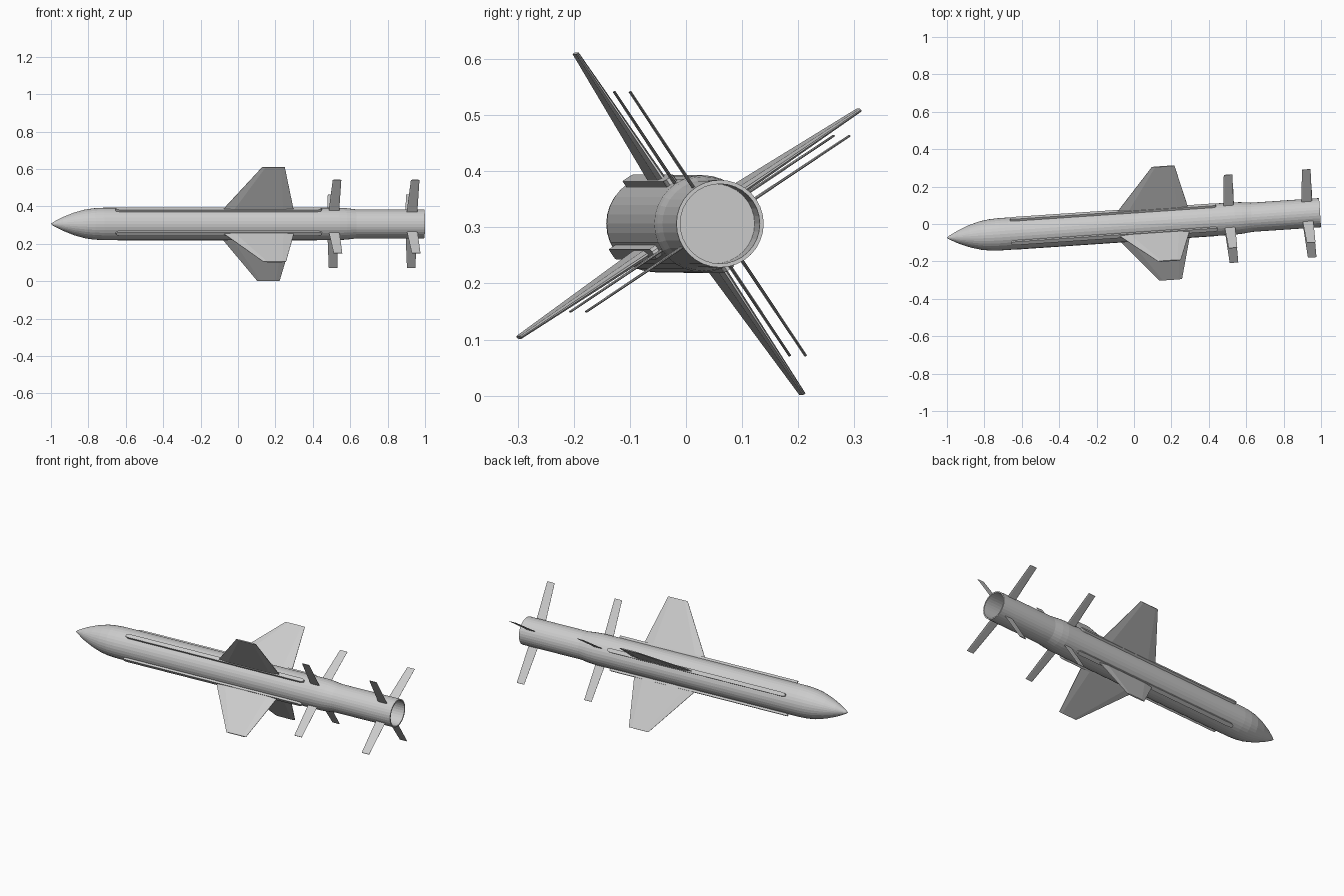
import bpy, bmesh, math
from mathutils import Matrix, Vector

if "Cube" in bpy.data.objects:
    bpy.data.objects.remove(bpy.data.objects["Cube"])

# Whole missile is built along local x, then yawed slightly and lifted
PLACE = Matrix.Translation((0, -0.0065, 0.3065)) @ Matrix.Rotation(math.atan(0.0675), 4, 'Z')
ANGLES = [math.radians(33.7 + 90 * k) for k in range(4)]


def finish(name, bm):
    bmesh.ops.remove_doubles(bm, verts=bm.verts, dist=1e-6)
    bmesh.ops.recalc_face_normals(bm, faces=bm.faces)
    mesh = bpy.data.meshes.new(name)
    bm.to_mesh(mesh)
    bm.free()
    obj = bpy.data.objects.new(name, mesh)
    bpy.context.collection.objects.link(obj)
    obj.matrix_world = PLACE
    return obj


def lathe(name, profile, sides=32):
    bm = bmesh.new()
    verts = [bm.verts.new((x, 0, r)) for x, r in profile]
    edges = [bm.edges.new(p) for p in zip(verts, verts[1:])]
    bmesh.ops.spin(bm, geom=verts + edges, axis=(1, 0, 0), cent=(0, 0, 0),
                   angle=math.tau, steps=sides, use_merge=True)
    return finish(name, bm)


def loft(bm, sections):
    rings = [[bm.verts.new(p) for p in s] for s in sections]
    n = len(rings[0])
    for a, b in zip(rings, rings[1:]):
        for i in range(n):
            j = (i + 1) % n
            bm.faces.new((a[i], a[j], b[j], b[i]))
    bm.faces.new(rings[0])
    bm.faces.new(rings[-1])


def blade(name, angle, stations):
    """Stations: (radius, leading x, trailing x, half thickness), flat hexagonal section."""
    bm = bmesh.new()
    out = Vector((0, math.cos(angle), math.sin(angle)))
    side = Vector((0, -math.sin(angle), math.cos(angle)))
    shape = [(0, 0.25), (0.15, 1), (0.85, 1), (1, 0.25),
             (1, -0.25), (0.85, -1), (0.15, -1), (0, -0.25)]
    loft(bm, [[Vector((x0 + (x1 - x0) * f, 0, 0)) + out * r + side * (t * s) for f, s in shape]
              for r, x0, x1, t in stations])
    return finish(name, bm)


def rail(name, angle):
    """Long strake with rounded-in ends."""
    bm = bmesh.new()
    out = Vector((0, math.cos(angle), math.sin(angle)))
    side = Vector((0, -math.sin(angle), math.cos(angle)))
    ends = [(-0.66, 0.005), (-0.652, 0.009), (-0.64, 0.011),
            (0.425, 0.011), (0.437, 0.009), (0.445, 0.005)]
    outline = [(x, w) for x, w in ends] + [(x, -w) for x, w in reversed(ends)]
    loft(bm, [[Vector((x, 0, 0)) + out * r + side * w for x, w in outline]
              for r in (0.075, 0.098)])
    return finish(name, bm)


# Body with pointed nose, booster step and hollow tail nozzle
lathe("body", [(-1.003, 0), (-0.99, 0.010), (-0.94, 0.036), (-0.88, 0.060), (-0.82, 0.077),
               (-0.77, 0.084), (-0.72, 0.0865), (0.54, 0.0865), (0.58, 0.084), (0.63, 0.078),
               (0.997, 0.078), (0.997, 0.071), (0.86, 0.071), (0.86, 0)])

for k, a in enumerate(ANGLES, 1):
    # Strakes along the body
    rail(f"body_strake_{k}", a)
    # Main wings
    blade(f"wing_{k}", a, [(0.08, -0.093, 0.297, 0.008), (0.365, 0.116, 0.237, 0.003)])
    # Two sets of stabiliser fins
    blade(f"middle_fin_{k}", a, [(0.07, 0.482, 0.539, 0.002), (0.283, 0.497, 0.543, 0.0015)])
    blade(f"tail_fin_{k}", a, [(0.073, 0.901, 0.958, 0.002), (0.283, 0.916, 0.962, 0.0015)])
